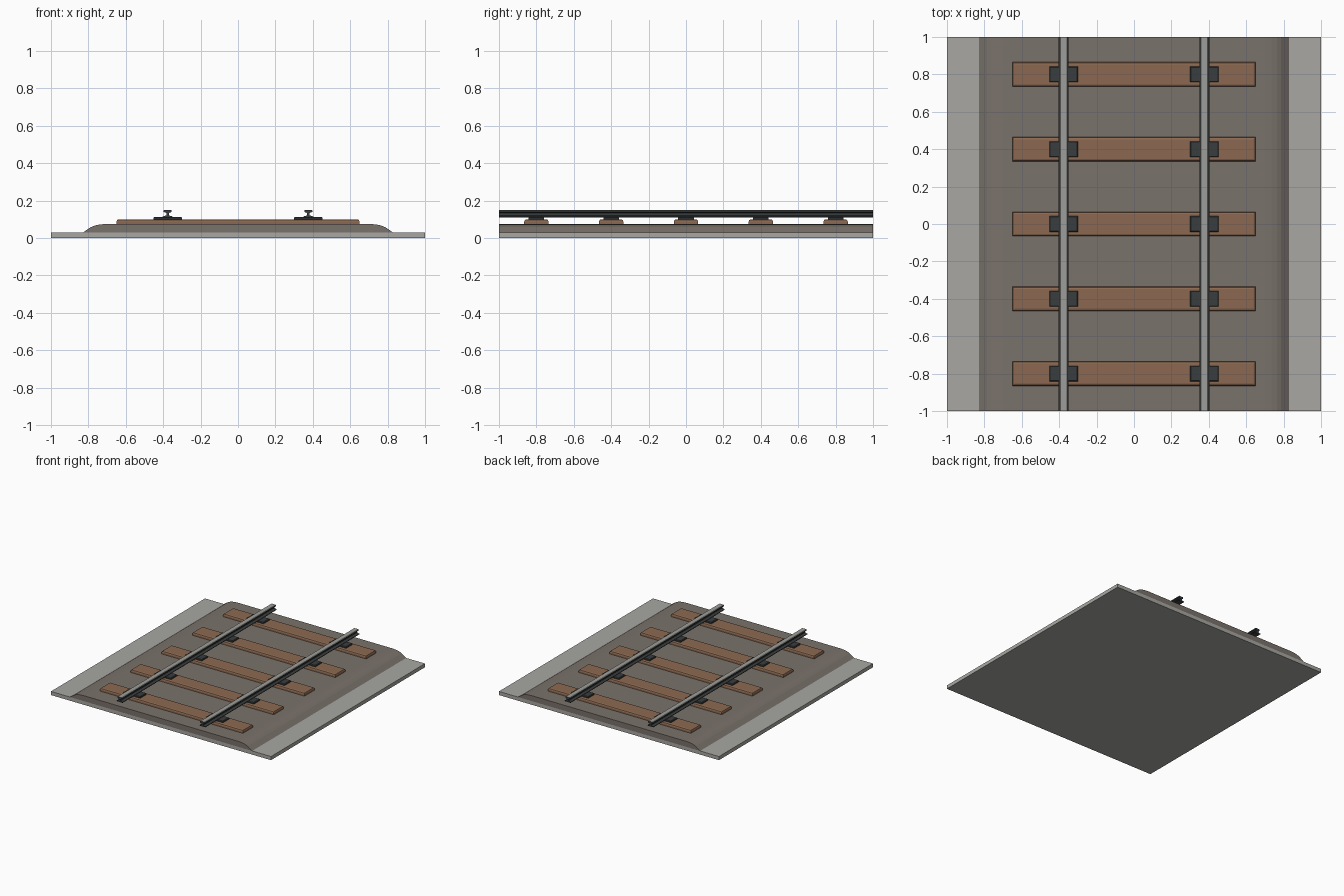
import bpy, bmesh

if "Cube" in bpy.data.objects:
    bpy.data.objects.remove(bpy.data.objects["Cube"])


def material(name, r, g, b):
    # sRGB 0-255 to linear
    lin = [((c / 255 + 0.055) / 1.055) ** 2.4 for c in (r, g, b)]
    m = bpy.data.materials.new(name)
    m.diffuse_color = (*lin, 1)
    m.use_nodes = True
    m.node_tree.nodes["Principled BSDF"].inputs["Base Color"].default_value = m.diffuse_color
    return m


CONCRETE = material("concrete grey", 168, 167, 162)
GRAVEL = material("gravel brown grey", 122, 114, 107)
WOOD = material("sleeper wood", 139, 105, 81)
IRON = material("dark iron", 58, 61, 62)
STEEL = material("polished steel", 158, 159, 155)


def finish(name, bm, *mats):
    bmesh.ops.recalc_face_normals(bm, faces=bm.faces)
    me = bpy.data.meshes.new(name)
    bm.to_mesh(me)
    bm.free()
    for m in mats:
        me.materials.append(m)
    ob = bpy.data.objects.new(name, me)
    bpy.context.collection.objects.link(ob)
    return ob


def box(name, centre, size, mat, bevel=0, segments=1):
    """Box with optionally bevelled top edges."""
    bm = bmesh.new()
    bmesh.ops.create_cube(bm, size=1)
    for v in bm.verts:
        v.co = [c + k * s for c, k, s in zip(centre, v.co, size)]
    if bevel:
        edges = [e for e in bm.edges if all(v.co.z > centre[2] for v in e.verts)]
        bmesh.ops.bevel(bm, geom=edges, offset=bevel, segments=segments,
                        profile=0.5, affect='EDGES')
    return finish(name, bm, mat)


def extrude_profile(name, half, x0, *mats, top=None):
    """Mirror a right-hand (x, z) half profile and extrude it along y."""
    pts = half + [(-x, z) for x, z in reversed(half)]
    bm = bmesh.new()
    face = bm.faces.new([bm.verts.new((x0 + x, -1, z)) for x, z in pts])
    new = bmesh.ops.extrude_face_region(bm, geom=[face])["geom"]
    for v in new:
        if isinstance(v, bmesh.types.BMVert):
            v.co.y = 1
    if top is not None:
        for f in bm.faces:
            if all(v.co.z > top for v in f.verts):
                f.material_index = 1
    return finish(name, bm, *mats)


# Ground slab and ballast bed
box("ground_slab", (0, 0, 0.015), (2, 2, 0.03), CONCRETE)
extrude_profile("ballast_bed",
                [(0.83, 0.029), (0.787, 0.058), (0.765, 0.067), (0.735, 0.073), (0.70, 0.075)],
                0, GRAVEL)

# Sleepers with a tie plate under each rail
RAIL_X = 0.376
for i in range(5):
    y = (i - 2) * 0.4
    box(f"sleeper_{i + 1}", (0, y, 0.087), (1.3, 0.13, 0.026), WOOD, 0.012, 2)
    for side, x in (("left", -RAIL_X), ("right", RAIL_X)):
        box(f"tie_plate_{side}_{i + 1}", (x, y, 0.105), (0.152, 0.084, 0.014), IRON, 0.004)

# Rails: foot, web and head, with a bright running surface
RAIL = [(0.027, 0.11), (0.027, 0.115), (0.007, 0.121), (0.007, 0.134),
        (0.021, 0.139), (0.021, 0.147), (0.018, 0.15)]
for side, x in (("left", -RAIL_X), ("right", RAIL_X)):
    extrude_profile(f"rail_{side}", RAIL, x, IRON, STEEL, top=0.146)
